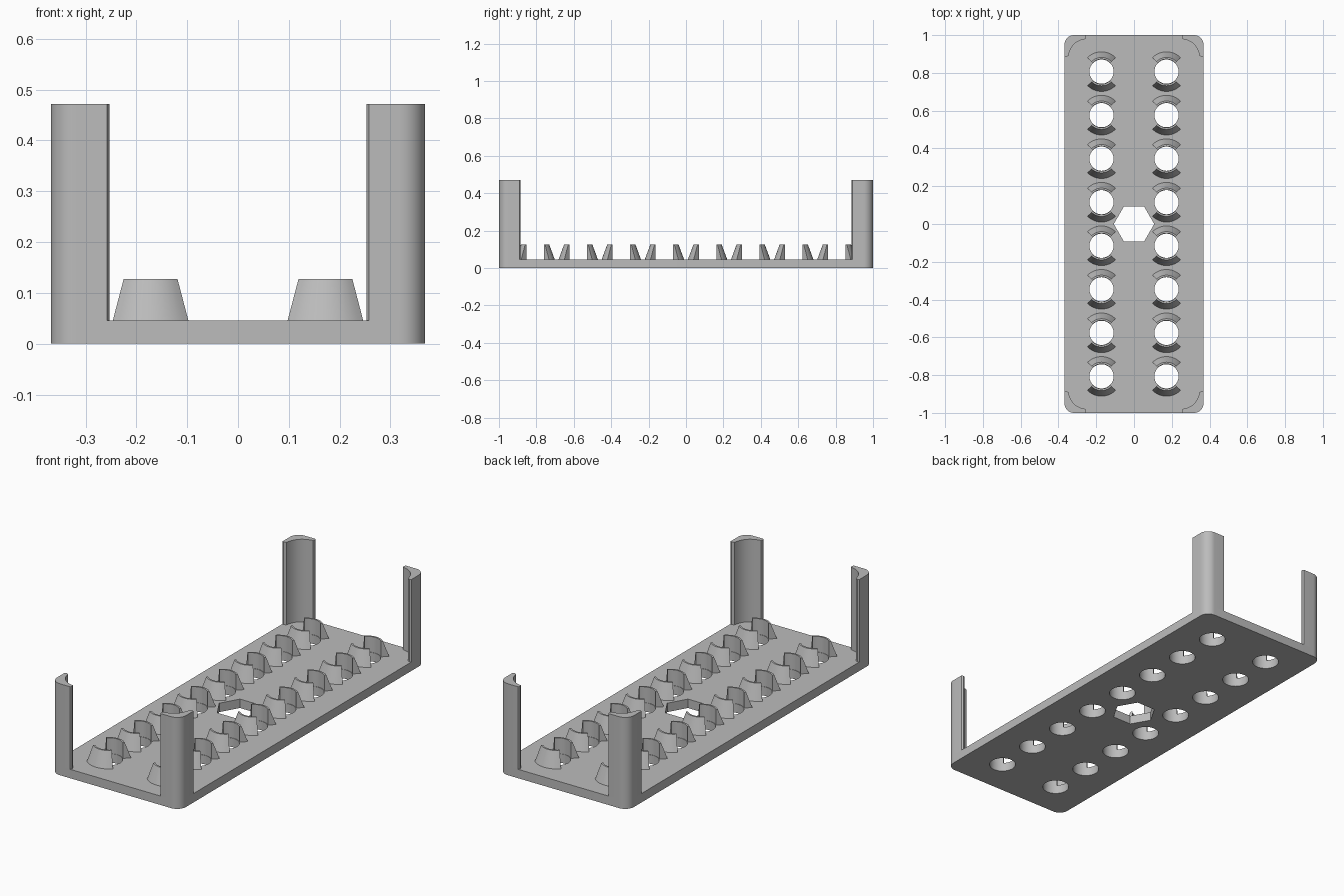
import bpy
import bmesh
from math import cos, sin, pi, radians

cube = bpy.data.objects.get("Cube")
if cube:
    bpy.data.objects.remove(cube, do_unlink=True)

HALF_X, HALF_Y, PLATE_TOP, POST_TOP, CLIP_TOP = 0.368, 1.0, 0.046, 0.472, 0.127
CORNER_R, HOLE_R, PITCH, COLUMN_X = 0.05, 0.064, 0.2305, 0.172

grey = bpy.data.materials.new("plain grey")
grey.use_nodes = True
grey.diffuse_color = (0.5, 0.5, 0.5, 1)
grey.node_tree.nodes["Principled BSDF"].inputs["Base Color"].default_value = (0.5, 0.5, 0.5, 1)


def arc(cx, cy, r, start, end, steps):
    """Points along an arc, angles in degrees."""
    angles = [radians(start + (end - start) * i / steps) for i in range(steps + 1)]
    return [(cx + r * cos(a), cy + r * sin(a)) for a in angles]


def smooth(obj):
    bpy.ops.object.select_all(action='DESELECT')
    obj.select_set(True)
    bpy.context.view_layer.objects.active = obj
    bpy.ops.object.shade_smooth_by_angle(angle=radians(30))


def extrude_outlines(name, outlines, z0, z1):
    """Flat shape from closed outlines (inner ones become holes), raised z0 to z1."""
    curve = bpy.data.curves.new(name, 'CURVE')
    curve.dimensions = '2D'
    curve.fill_mode = 'BOTH'
    curve.extrude = (z1 - z0) / 2
    for points in outlines:
        spline = curve.splines.new('POLY')
        spline.points.add(len(points) - 1)
        for p, (x, y) in zip(spline.points, points):
            p.co = (x, y, 0, 1)
        spline.use_cyclic_u = True
    obj = bpy.data.objects.new(name, curve)
    bpy.context.collection.objects.link(obj)
    bpy.ops.object.select_all(action='DESELECT')
    obj.select_set(True)
    bpy.context.view_layer.objects.active = obj
    bpy.ops.object.convert(target='MESH')
    obj = bpy.context.view_layer.objects.active
    bm = bmesh.new()
    bm.from_mesh(obj.data)
    bmesh.ops.remove_doubles(bm, verts=bm.verts, dist=0.0001)
    bmesh.ops.recalc_face_normals(bm, faces=bm.faces)
    bmesh.ops.translate(bm, verts=bm.verts, vec=(0, 0, (z0 + z1) / 2))
    bm.to_mesh(obj.data)
    bm.free()
    obj.data.materials.clear()
    obj.data.materials.append(grey)
    smooth(obj)
    return obj


# Base plate with rounded corners, two columns of round holes and a hexagon
cx, cy = HALF_X - CORNER_R, HALF_Y - CORNER_R
border = []
for i, (sx, sy) in enumerate([(1, 1), (-1, 1), (-1, -1), (1, -1)]):
    border += arc(sx * cx, sy * cy, CORNER_R, 90 * i, 90 * i + 90, 10)
centres = [(sx * COLUMN_X, (i - 3.5) * PITCH) for sx in (-1, 1) for i in range(8)]
holes = [arc(x, y, HOLE_R, 0, 360, 48)[:-1] for x, y in centres]
hexagon = arc(0, 0, 0.107, 0, 360, 6)[:-1]
extrude_outlines("base_plate", [border, hexagon] + holes, 0, PLATE_TOP)

# Corner posts: rounded outside, shallow hollow inside, blunt tips
TIP = 0.115
inner = [(HALF_X - TIP + 0.005, HALF_Y), (HALF_X - TIP, HALF_Y - 0.009),
         (HALF_X - TIP + 0.005, HALF_Y - 0.021)]
start, end = inner[-1], (HALF_X - 0.021, HALF_Y - TIP + 0.005)
for i in range(1, 12):
    t = i / 12
    bulge = 0.016 * 4 * t * (1 - t)
    inner.append((start[0] + (end[0] - start[0]) * t + bulge,
                  start[1] + (end[1] - start[1]) * t + bulge))
inner += [end, (HALF_X - 0.009, HALF_Y - TIP), (HALF_X, HALF_Y - TIP + 0.005)]
post = inner + arc(cx, cy, CORNER_R, 0, 90, 10)
for sy, depth in ((-1, "front"), (1, "back")):
    for sx, side in ((1, "left"), (-1, "right")):
        extrude_outlines(f"{depth}_{side}_post", [[(sx * x, sy * y) for x, y in post]],
                         PLATE_TOP, POST_TOP)


# Clip pair: two quarter rings with a straight bore and a tapered outside
def clip_mesh():
    bm = bmesh.new()
    section = [(0.066, PLATE_TOP), (0.105, PLATE_TOP), (0.075, CLIP_TOP), (0.066, CLIP_TOP)]
    for middle in (90, 270):
        rings = []
        for i in range(13):
            a = radians(middle - 45 + 90 * i / 12)
            rings.append([bm.verts.new((r * cos(a), r * sin(a), z)) for r, z in section])
        for a, b in zip(rings, rings[1:]):
            for k in range(4):
                n = (k + 1) % 4
                bm.faces.new((a[k], a[n], b[n], b[k]))
        bm.faces.new(rings[0])
        bm.faces.new(rings[-1])
    bmesh.ops.recalc_face_normals(bm, faces=bm.faces)
    mesh = bpy.data.meshes.new("clip_pair")
    bm.to_mesh(mesh)
    bm.free()
    mesh.materials.append(grey)
    return mesh


clips = clip_mesh()
for i, (x, y) in enumerate(centres):
    obj = bpy.data.objects.new(f"clip_pair_{i + 1}", clips)
    obj.location = (x, y, 0)
    bpy.context.collection.objects.link(obj)
    if i == 0:
        smooth(obj)
